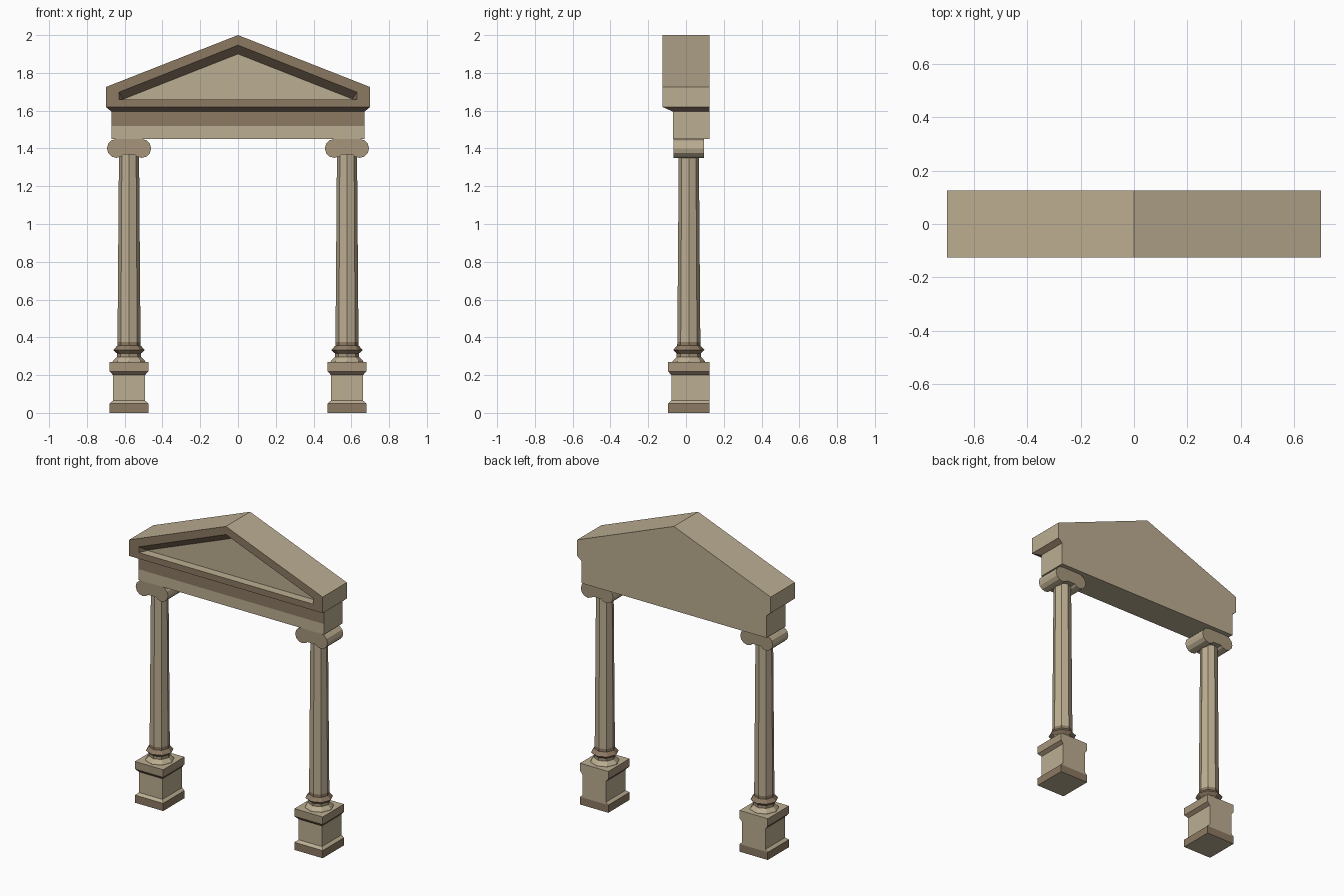
import bpy, bmesh, math
from mathutils import Vector

if "Cube" in bpy.data.objects:
    bpy.data.objects.remove(bpy.data.objects["Cube"])


def material(name, rgb):
    m = bpy.data.materials.new(name)
    m.diffuse_color = (*rgb, 1)
    m.use_nodes = True
    m.node_tree.nodes["Principled BSDF"].inputs["Base Color"].default_value = m.diffuse_color
    return m


MATS = [material("light stone", (0.50, 0.42, 0.285)),
        material("brown stone", (0.265, 0.192, 0.125)),
        material("mid stone", (0.38, 0.30, 0.195))]
TAN, BROWN, MID = 0, 1, 2
YB = 0.125          # flat back plane
COL_X, COL_Y = 0.577, 0.015


def loft(name, rings, bands, caps=(TAN, TAN), rule=None):
    """Skin a list of point rings into a closed solid; one colour per band."""
    bm = bmesh.new()
    vr = [[bm.verts.new(p) for p in ring] for ring in rings]
    n = len(rings[0])
    for a, b, mat in zip(vr, vr[1:], bands):
        for i in range(n):
            j = (i + 1) % n
            bm.faces.new((a[i], a[j], b[j], b[i])).material_index = mat
    bm.faces.new(vr[0][::-1]).material_index = caps[0]
    bm.faces.new(vr[-1]).material_index = caps[1]
    bmesh.ops.recalc_face_normals(bm, faces=bm.faces)
    bm.normal_update()
    if rule:
        for f in bm.faces:
            rule(f)
    me = bpy.data.meshes.new(name)
    bm.to_mesh(me)
    bm.free()
    for m in MATS:
        me.materials.append(m)
    ob = bpy.data.objects.new(name, me)
    bpy.context.collection.objects.link(ob)
    return ob


def rect(cx, hx, y0, z):
    """Rectangle ring from y0 back to the flat rear plane."""
    return [(cx - hx, y0, z), (cx + hx, y0, z), (cx + hx, YB, z), (cx - hx, YB, z)]


def octagon(cx, r, z):
    return [(cx + r * math.cos(k * math.pi / 4), COL_Y + r * math.sin(k * math.pi / 4), z)
            for k in range(8)]


def gable(hx, z0, z1, apex, y):
    return [(-hx, y, z0), (hx, y, z0), (hx, y, z1), (0, y, apex), (-hx, y, z1)]


# Pediment with a tapered recess in front
def ledge_rule(f):
    c = f.calc_center_median()
    if f.normal.z > 0.5 and c.z < 1.68:
        f.material_index = TAN


loft("pediment",
     [gable(0.70, 1.62, 1.725, 2.0, YB), gable(0.70, 1.62, 1.725, 2.0, -0.125),
      gable(0.63, 1.66, 1.698, 1.947, -0.125), gable(0.605, 1.66, 1.662, 1.90, -0.07)],
     [TAN, BROWN, BROWN], rule=ledge_rule)


# Entablature with a brown band on the front only
def band_rule(f):
    c = f.calc_center_median()
    if 1.53 < c.z < 1.59 and f.normal.y > -0.5:
        f.material_index = TAN
    if f.normal.y > 0.5:
        f.material_index = TAN


loft("entablature",
     [rect(0, 0.67, -0.07, 1.45), rect(0, 0.67, -0.07, 1.52),
      rect(0, 0.67, -0.07, 1.595), rect(0, 0.70, -0.125, 1.62)],
     [TAN, BROWN, BROWN], rule=band_rule)

# Scroll outline of the capital (right half, then mirrored)
half = [(0.067 + 0.05 * math.cos(math.radians(a)), 1.40 + 0.05 * math.sin(math.radians(a)))
        for a in range(90, -121, -30)] + [(0.03, 1.368)]
outline = half + [(-x, z) for x, z in reversed(half)]

for side, s in (("left", -1), ("right", 1)):
    cx = s * COL_X
    # Pedestal: plinth, die and cap, flush at the back
    loft(side + "_pedestal",
         [rect(cx, h, y, z) for h, y, z in
          ((0.102, -0.095, 0), (0.102, -0.095, 0.05), (0.085, -0.078, 0.065),
           (0.085, -0.078, 0.20), (0.102, -0.095, 0.22), (0.102, -0.095, 0.27))],
         [BROWN, TAN, TAN, BROWN, MID], caps=(TAN, TAN),
         rule=lambda f: setattr(f, "material_index", TAN)
         if f.normal.y > 0.9 and f.calc_center_median().z > 0.05 else None)
    # Eight-sided moulded column base
    loft(side + "_column_base",
         [octagon(cx, r, z) for r, z in
          ((0.088, 0.265), (0.085, 0.275), (0.064, 0.297), (0.064, 0.315),
           (0.083, 0.333), (0.066, 0.352), (0.061, 0.356))],
         [TAN, TAN, MID, BROWN, BROWN, BROWN])
    # Tapered shaft
    loft(side + "_shaft",
         [octagon(cx, r, z) for r, z in ((0.062, 0.34), (0.061, 0.375), (0.053, 1.40))],
         [BROWN, TAN])
    # Scroll capital
    loft(side + "_capital",
         [[(cx + x, y, z) for x, z in outline] for y in (-0.066, 0.096)],
         [TAN], caps=(MID, MID))
